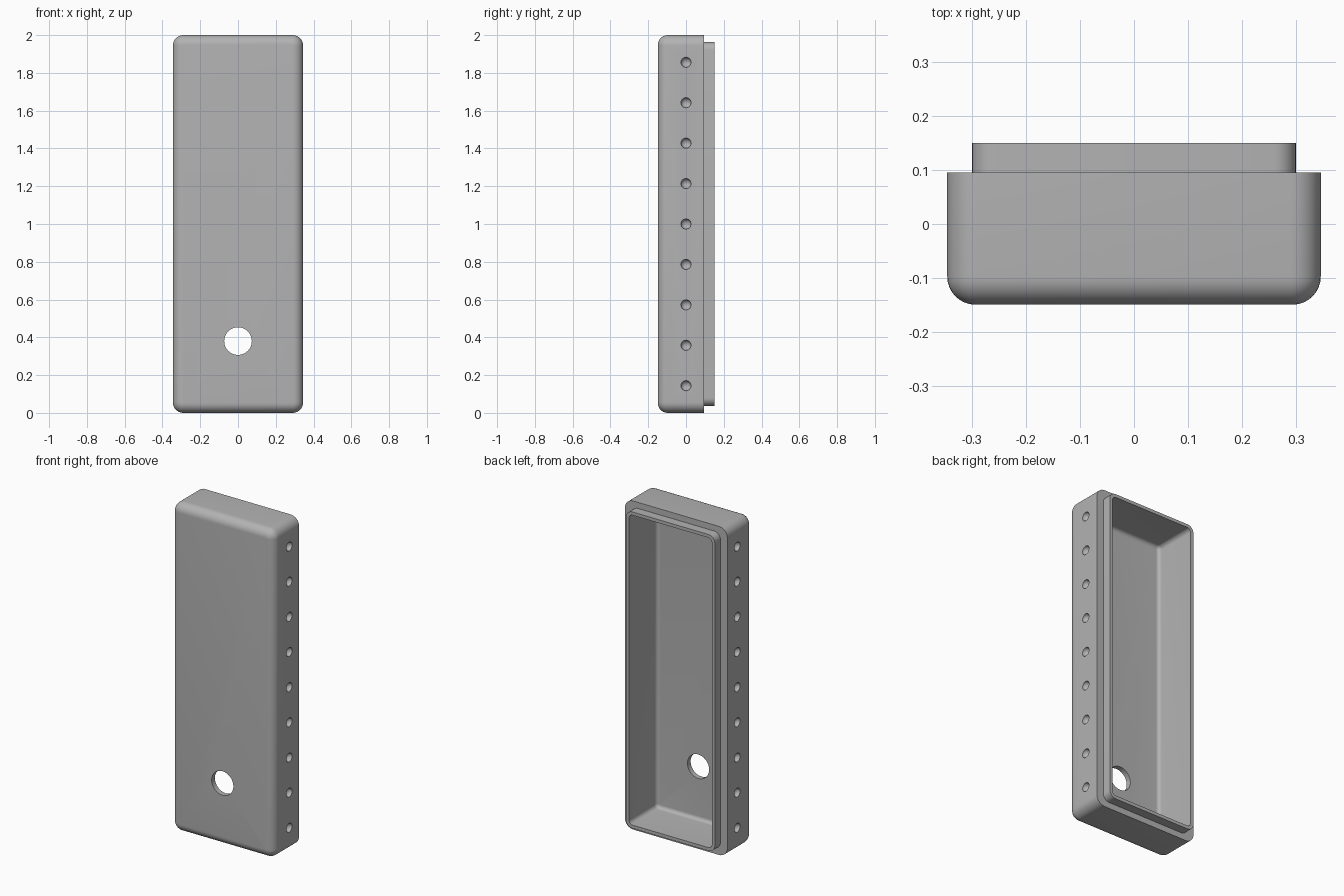
import bpy, bmesh
from math import pi, sin, cos, radians
from mathutils import Matrix

if "Cube" in bpy.data.objects:
    bpy.data.objects.remove(bpy.data.objects["Cube"], do_unlink=True)

grey = bpy.data.materials.new("plain grey")
grey.use_nodes = True
colour = (0.45, 0.45, 0.45, 1)
grey.diffuse_color = colour
grey.node_tree.nodes["Principled BSDF"].inputs["Base Color"].default_value = colour

MID = 1.0      # height of the case centre
STEPS = 8      # segments in each rounded corner


def ring(bm, half_w, half_h, radius, y):
    """Rounded rectangle facing y."""
    verts = []
    for q, (sx, sz) in enumerate([(1, 1), (-1, 1), (-1, -1), (1, -1)]):
        for i in range(STEPS + 1):
            a = (q + i / STEPS) * pi / 2
            verts.append(bm.verts.new((sx * (half_w - radius) + radius * cos(a), y,
                                       MID + sz * (half_h - radius) + radius * sin(a))))
    return verts


def fillet(half_w, half_h, corner, y, r):
    """Ring sizes of a rounded edge, from the flat face at y out to the wall."""
    sizes = []
    for i in range(STEPS + 1):
        a = i / STEPS * pi / 2
        inset = r * (1 - sin(a))
        sizes.append((half_w - inset, half_h - inset, corner - inset, y + r * (1 - cos(a))))
    return sizes


def make_object(name, bm):
    bmesh.ops.recalc_face_normals(bm, faces=bm.faces)
    mesh = bpy.data.meshes.new(name)
    bm.to_mesh(mesh)
    bm.free()
    mesh.materials.append(grey)
    obj = bpy.data.objects.new(name, mesh)
    bpy.context.collection.objects.link(obj)
    return obj


# Case shell: rounded front, stepped lip at the back, hollow inside
sections = fillet(0.345, 1.0, 0.056, -0.149, 0.052)
sections += [(0.345, 1.0, 0.056, 0.095),
             (0.299, 0.963, 0.042, 0.095),
             (0.299, 0.963, 0.042, 0.15),
             (0.279, 0.943, 0.025, 0.15)]
sections += reversed(fillet(0.279, 0.943, 0.025, -0.118, 0.022))
bm = bmesh.new()
rings = [ring(bm, *s) for s in sections]
for a, b in zip(rings, rings[1:]):
    for i in range(len(a)):
        j = (i + 1) % len(a)
        bm.faces.new((a[i], a[j], b[j], b[i]))
bm.faces.new(rings[0])
bm.faces.new(rings[-1])
case = make_object("case_shell", bm)

# Cutter: round opening through the front
bm = bmesh.new()
bmesh.ops.create_cone(bm, cap_ends=True, segments=48, radius1=0.073, radius2=0.073, depth=0.2,
                      matrix=Matrix.Translation((0, -0.13, 0.38)) @ Matrix.Rotation(pi / 2, 4, "X"))
opening = make_object("front_opening_cutter", bm)

# Cutter: row of round dimples down both sides
bm = bmesh.new()
for side in (-1, 1):
    for i in range(9):
        place = Matrix.Translation((side * 0.345, 0, MID + (i - 4) * 0.214))
        bmesh.ops.create_uvsphere(bm, u_segments=24, v_segments=12, radius=0.027, matrix=place)
dimples = make_object("side_dimple_cutter", bm)

bpy.context.view_layer.objects.active = case
case.select_set(True)
for cutter in (opening, dimples):
    mod = case.modifiers.new(cutter.name, "BOOLEAN")
    mod.operation = "DIFFERENCE"
    mod.solver = "EXACT"
    mod.object = cutter
    bpy.ops.object.modifier_apply(modifier=mod.name)
    bpy.data.objects.remove(cutter, do_unlink=True)

bpy.ops.object.shade_smooth_by_angle(angle=radians(35))
